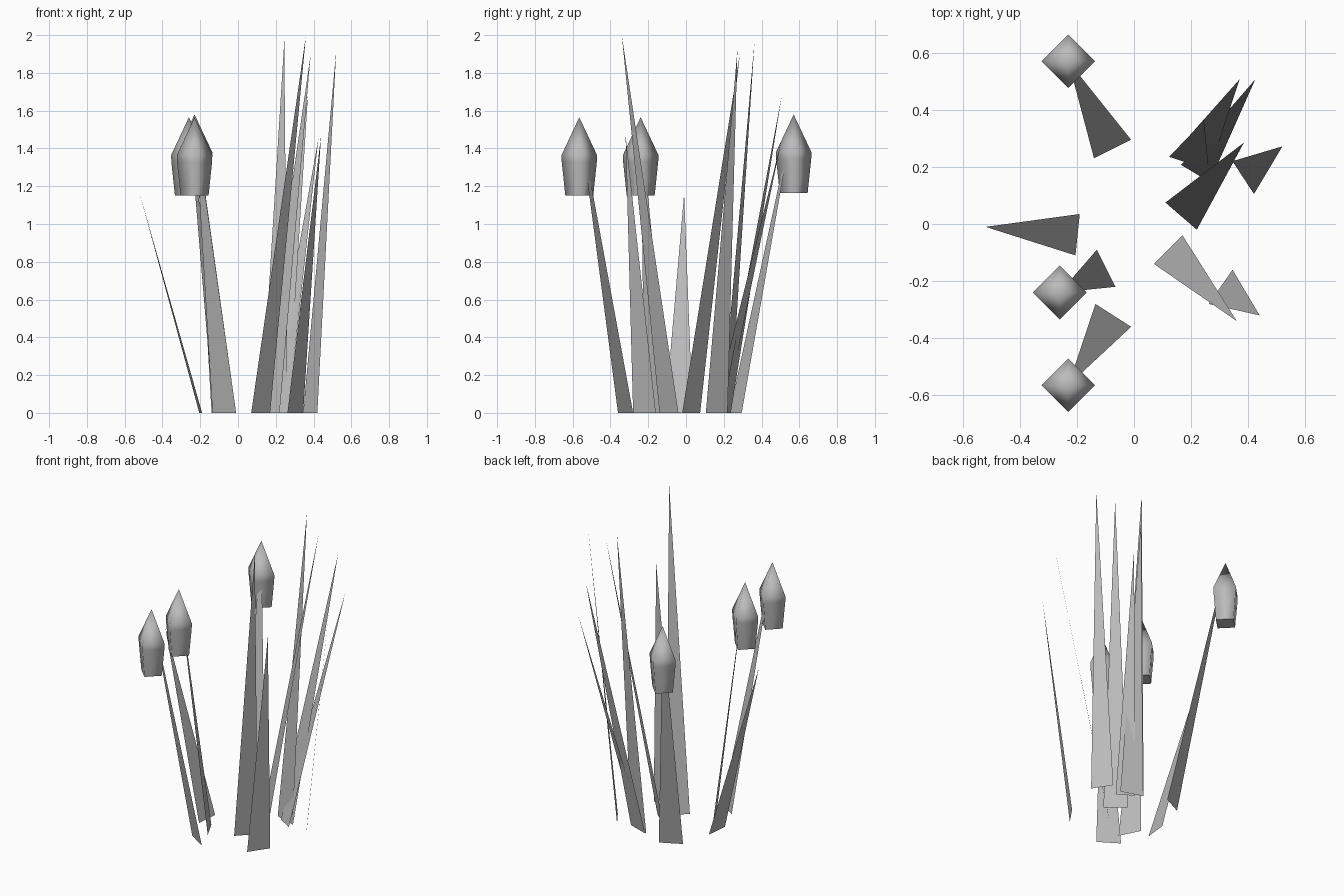
import bpy, bmesh, math
from mathutils import Vector

cube = bpy.data.objects.get("Cube")
if cube:
    bpy.data.objects.remove(cube, do_unlink=True)

grey = bpy.data.materials.new("plain_grey")
grey.use_nodes = True
colour = (0.5, 0.5, 0.5, 1)
grey.diffuse_color = colour
bsdf = next(n for n in grey.node_tree.nodes if n.type == 'BSDF_PRINCIPLED')
bsdf.inputs["Base Color"].default_value = colour


def add_object(name, bm, smooth=False):
    mesh = bpy.data.meshes.new(name)
    for face in bm.faces:
        face.smooth = smooth
    bm.to_mesh(mesh)
    bm.free()
    mesh.materials.append(grey)
    obj = bpy.data.objects.new(name, mesh)
    bpy.context.collection.objects.link(obj)
    return obj


def blade(name, base_a, base_b, tip):
    """Flat pointed leaf rising from a ground edge to its tip."""
    bm = bmesh.new()
    corners = [Vector((*base_a, 0)), Vector((*base_b, 0)), Vector(tip)]
    face = bm.faces.new([bm.verts.new(c) for c in corners])
    face.normal_update()
    if face.normal.z < 0:
        face.normal_flip()
    return add_object(name, bm)


def bud(name, x, y, top):
    """Closed four-sided flower bud, widest above the middle."""
    bm = bmesh.new()
    rings = []
    for radius, drop in ((0.074, 0.415), (0.093, 0.235), (0.094, 0.20)):
        rings.append([bm.verts.new((x + radius * math.cos(i * math.pi / 2),
                                    y + radius * math.sin(i * math.pi / 2),
                                    top - drop)) for i in range(4)])
    apex = bm.verts.new((x, y, top))
    for i in range(4):
        j = (i + 1) % 4
        for low, high in zip(rings, rings[1:]):
            bm.faces.new((low[i], low[j], high[j], high[i]))
        bm.faces.new((rings[-1][i], rings[-1][j], apex))
    cap = bm.faces.new(rings[0][::-1])
    obj = add_object(name, bm, smooth=True)
    obj.data.polygons[len(obj.data.polygons) - 1].use_smooth = False
    # keep the underside crisp
    for edge in obj.data.edges:
        if all(obj.data.vertices[v].co.z < top - 0.4 for v in edge.vertices):
            edge.use_edge_sharp = True
    return obj


# Flowers: a flat stem running up inside each bud
flowers = {
    "back": ((-0.14, 0.23), (-0.01, 0.295), (-0.23, 0.57, 1.58)),
    "middle": ((-0.13, -0.09), (-0.065, -0.22), (-0.26, -0.24, 1.565)),
    "front": ((-0.135, -0.28), (-0.01, -0.36), (-0.23, -0.565, 1.565)),
}
for place, (a, b, tip) in flowers.items():
    blade(place + "_stem", a, b, (tip[0], tip[1], tip[2] - 0.01))
    bud(place + "_bud", *tip)

# Loose leaves
leaves = {
    "right_leaf": ((-0.19, 0.035), (-0.205, -0.11), (-0.52, -0.01, 1.16)),
    "tall_front_leaf": ((0.07, -0.14), (0.17, -0.04), (0.36, -0.34, 2.0)),
    "short_front_leaf": ((0.345, -0.16), (0.262, -0.28), (0.44, -0.32, 1.47)),
    "centre_leaf": ((0.11, 0.075), (0.22, -0.02), (0.385, 0.285, 1.9)),
    "left_leaf": ((0.345, 0.22), (0.42, 0.105), (0.52, 0.272, 1.92)),
    "tall_back_leaf": ((0.123, 0.235), (0.262, 0.19), (0.245, 0.363, 1.97)),
    "middle_back_leaf": ((0.13, 0.237), (0.265, 0.19), (0.37, 0.507, 1.68)),
    "short_back_leaf": ((0.165, 0.207), (0.265, 0.147), (0.425, 0.507, 1.45)),
}
for name, (a, b, tip) in leaves.items():
    blade(name, a, b, tip)
